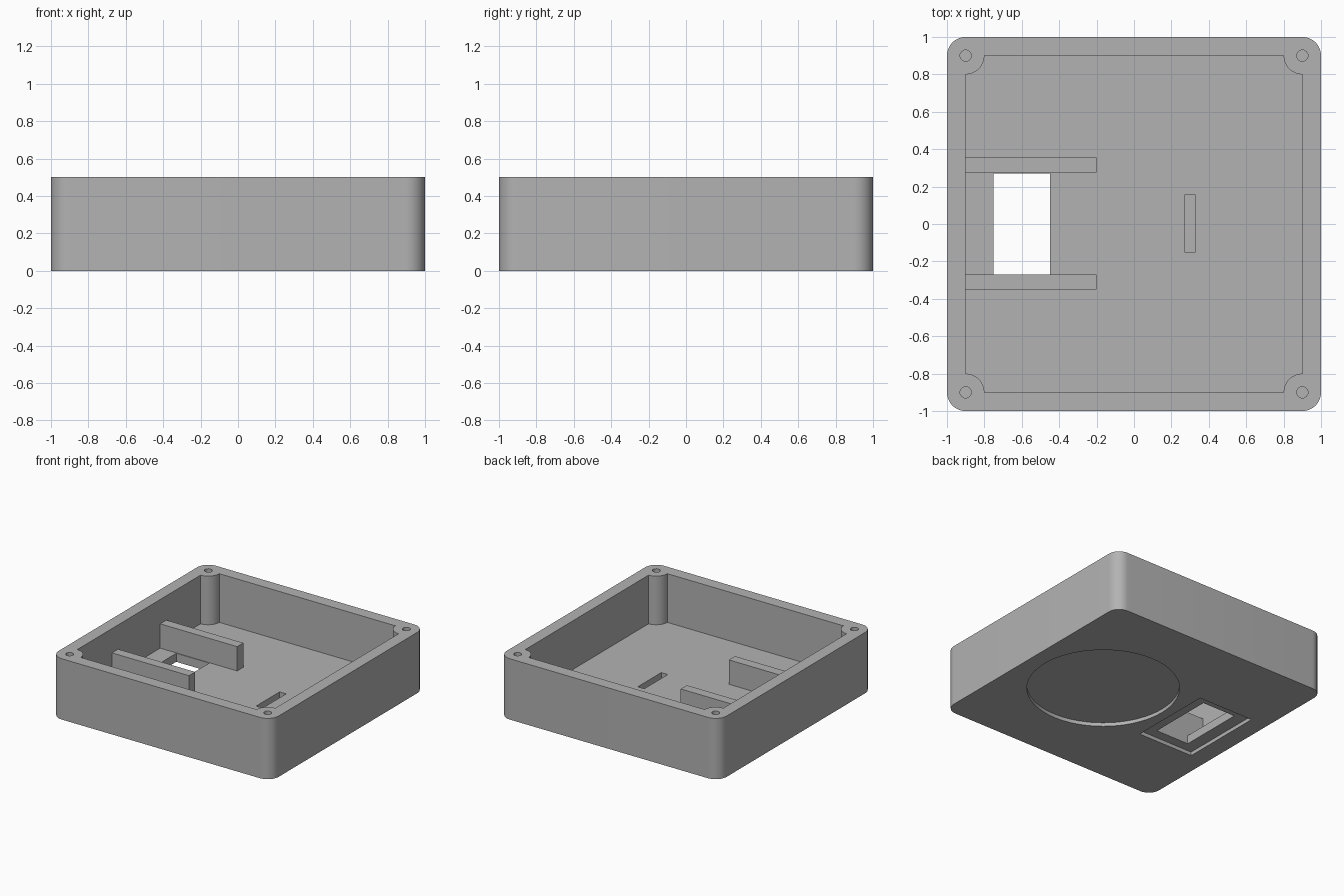
import bpy
import bmesh
from math import cos, sin, pi, radians

cube = bpy.data.objects.get("Cube")
if cube:
    bpy.data.objects.remove(cube, do_unlink=True)

grey = bpy.data.materials.new("plain grey")
grey.use_nodes = True
COLOUR = (0.45, 0.45, 0.45, 1)
grey.diffuse_color = COLOUR
grey.node_tree.nodes["Principled BSDF"].inputs["Base Color"].default_value = COLOUR


def prism(name, outline, z0, z1):
    """Extrude a closed counter-clockwise outline from z0 to z1."""
    bm = bmesh.new()
    base = bm.faces.new([bm.verts.new((x, y, z0)) for x, y in outline])
    top = bmesh.ops.extrude_face_region(bm, geom=[base])["geom"]
    verts = [v for v in top if isinstance(v, bmesh.types.BMVert)]
    bmesh.ops.translate(bm, verts=verts, vec=(0, 0, z1 - z0))
    bmesh.ops.recalc_face_normals(bm, faces=bm.faces)
    mesh = bpy.data.meshes.new(name)
    bm.to_mesh(mesh)
    bm.free()
    mesh.materials.append(grey)
    obj = bpy.data.objects.new(name, mesh)
    bpy.context.collection.objects.link(obj)
    return obj


def arc(cx, cy, r, start, end, steps):
    angles = [radians(start + (end - start) * i / steps) for i in range(steps + 1)]
    return [(cx + r * cos(a), cy + r * sin(a)) for a in angles]


def circle(cx, cy, r, steps):
    return arc(cx, cy, r, 0, 360, steps)[:-1]


def rect(x0, x1, y0, y1):
    return [(x0, y0), (x1, y0), (x1, y1), (x0, y1)]


def cut(target, outline, z0, z1):
    """Subtract a prism from the target and remove the cutter."""
    cutter = prism("cutter", outline, z0, z1)
    cutter.hide_render = True
    mod = target.modifiers.new("cut", "BOOLEAN")
    mod.operation = "DIFFERENCE"
    mod.solver = "EXACT"
    mod.object = cutter
    bpy.context.view_layer.objects.active = target
    bpy.ops.object.modifier_apply(modifier=mod.name)
    bpy.data.objects.remove(cutter, do_unlink=True)


HEIGHT, FLOOR, INNER, RADIUS = 0.5, 0.1, 0.9, 0.1
corners = [(1, 1, 0), (-1, 1, 90), (-1, -1, 180), (1, -1, 270)]

# Rounded outer shell, and a cavity that leaves a round post in each corner
outer, cavity = [], []
for sx, sy, a in corners:
    cx, cy = sx * INNER, sy * INNER
    outer += arc(cx, cy, RADIUS, a, a + 90, 12)
    cavity += arc(cx, cy, RADIUS, a + 270, a + 180, 12)
tray = prism("enclosure_tray", outer, 0, HEIGHT)
cut(tray, cavity, FLOOR, HEIGHT + 0.1)

# Screw holes in the posts
for sx, sy, a in corners:
    cut(tray, circle(sx * INNER, sy * INNER, 0.03, 24), 0.2, HEIGHT + 0.1)

# Window through the floor with a shallow recess below it
cut(tray, rect(-0.75, -0.45, -0.27, 0.27), -0.1, 0.2)
cut(tray, rect(-0.85, -0.35, -0.35, 0.35), -0.1, 0.03)

# Round recess underneath and blind slot above it
cut(tray, circle(0.3, 0, 0.57, 72), -0.1, 0.03)
cut(tray, rect(0.27, 0.33, -0.15, 0.155), 0.05, 0.2)

bpy.ops.object.select_all(action="DESELECT")
tray.select_set(True)
bpy.context.view_layer.objects.active = tray
bpy.ops.object.shade_smooth_by_angle(angle=radians(30))

# Guide ribs either side of the window
for name, y0, y1 in (("back_rib", 0.275, 0.355), ("front_rib", -0.35, -0.27)):
    prism(name, rect(-0.92, -0.2, y0, y1), FLOOR - 0.01, 0.3)
